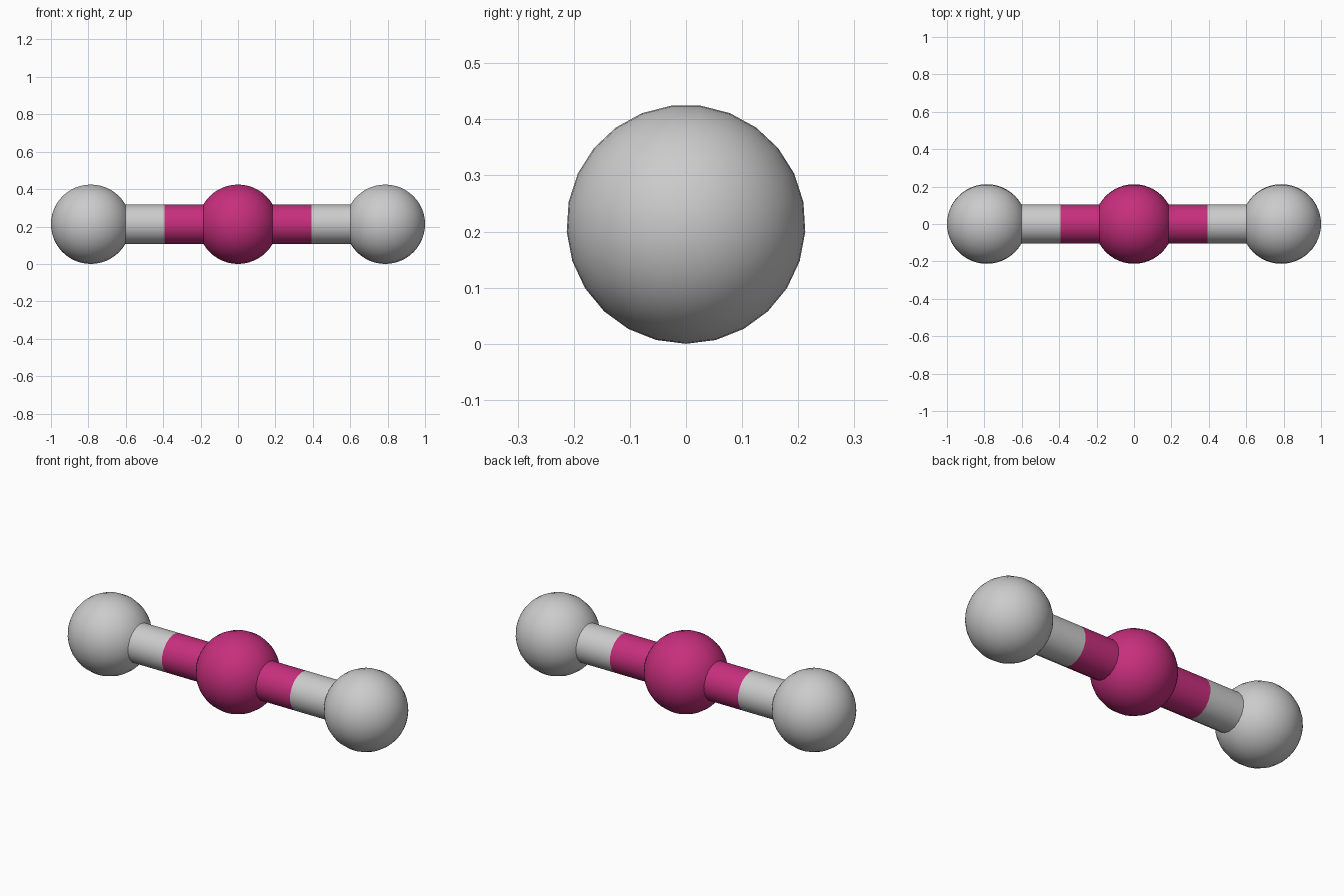
import bpy
import math
from mathutils import Matrix

if "Cube" in bpy.data.objects:
    bpy.data.objects.remove(bpy.data.objects["Cube"])

R = 0.213          # ball radius
ROD = 0.106        # rod radius
END = 1 - R        # x of the outer ball centres
SPLIT = END / 2    # colour change on the rods


def material(name, rgb):
    m = bpy.data.materials.new(name)
    m.diffuse_color = (*rgb, 1)
    m.use_nodes = True
    m.node_tree.nodes["Principled BSDF"].inputs["Base Color"].default_value = m.diffuse_color
    return m


grey = material("light_grey", (0.60, 0.60, 0.60))
magenta = material("magenta", (0.57, 0.028, 0.205))

# turns local z to world x
AXIS = Matrix.Rotation(math.pi / 2, 4, 'Y')


def finish(name, mat, x, spin):
    ob = bpy.context.object
    ob.name = name
    ob.data.transform(AXIS @ Matrix.Rotation(spin, 4, 'Z'))
    ob.location = (x, 0, R)
    ob.data.materials.append(mat)
    bpy.ops.object.shade_smooth_by_angle(angle=math.radians(40))


def ball(name, x, mat):
    # 25 segments around x, with a vertex at the bottom
    bpy.ops.mesh.primitive_uv_sphere_add(segments=25, ring_count=24, radius=R)
    lowest = min(bpy.context.object.data.vertices, key=lambda v: (-v.co.x, abs(v.co.z)))
    finish(name, mat, x, -math.atan2(lowest.co.y, lowest.co.x))


def rod(name, x0, x1, mat):
    bpy.ops.mesh.primitive_cylinder_add(vertices=18, radius=ROD, depth=abs(x1 - x0))
    finish(name, mat, (x0 + x1) / 2, math.pi / 18)


# balls
ball("centre_ball", 0, magenta)
for side, s in (("left", -1), ("right", 1)):
    ball(side + "_ball", s * END, grey)
    # two-colour connecting rods
    rod(side + "_inner_rod", 0, s * SPLIT, magenta)
    rod(side + "_outer_rod", s * SPLIT, s * END, grey)
